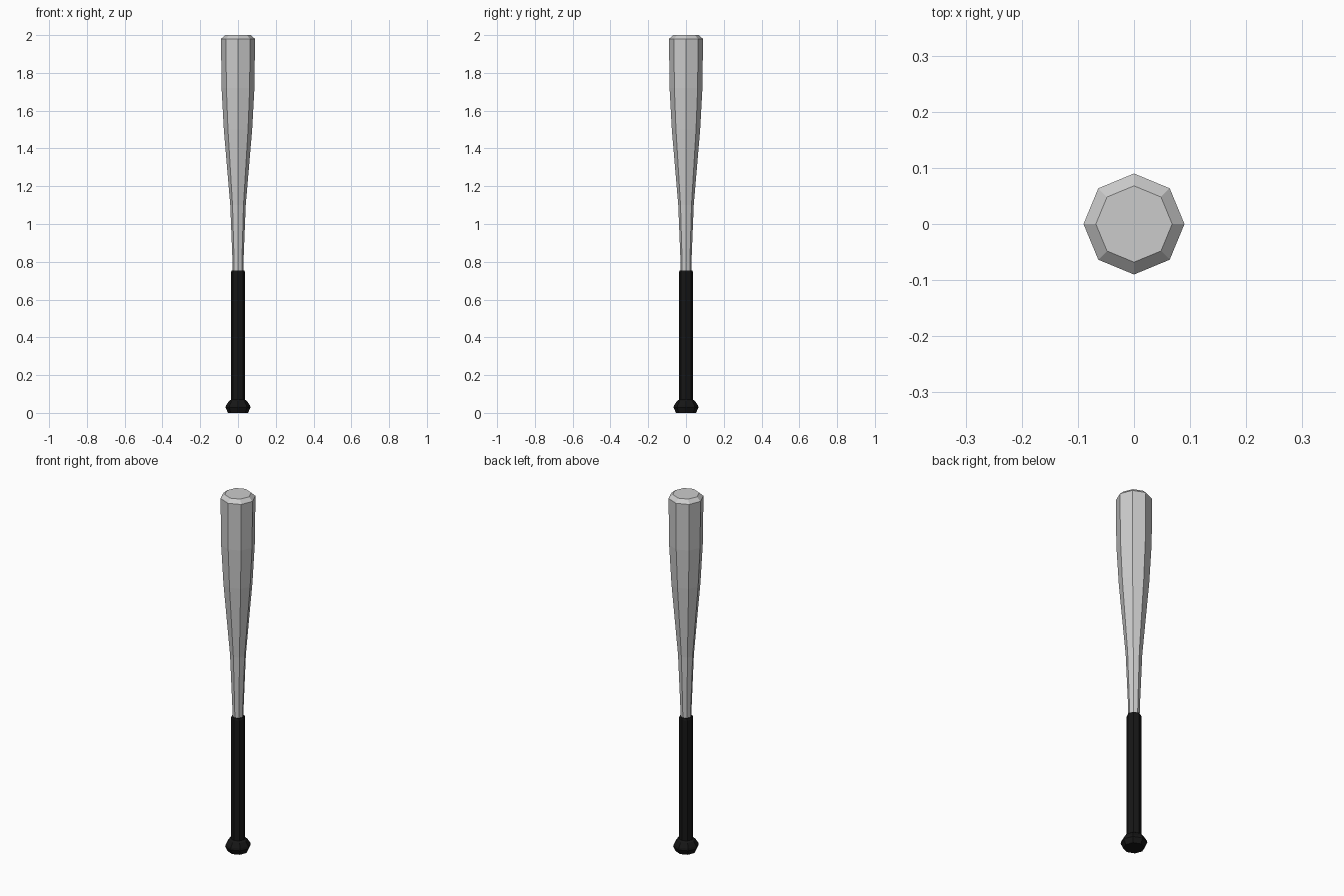
import bpy, bmesh
from math import cos, sin, pi

if "Cube" in bpy.data.objects:
    bpy.data.objects.remove(bpy.data.objects["Cube"])

SIDES = 8

def lathe(name, profile, color=None):
    """Flat-faced turned solid from (radius, height) points, capped at both ends."""
    bm = bmesh.new()
    rings = [[bm.verts.new((r * cos(2 * pi * i / SIDES), r * sin(2 * pi * i / SIDES), z))
              for i in range(SIDES)] for r, z in profile]
    for low, high in zip(rings, rings[1:]):
        for i in range(SIDES):
            j = (i + 1) % SIDES
            bm.faces.new((low[i], low[j], high[j], high[i]))
    bm.faces.new(rings[0][::-1])
    bm.faces.new(rings[-1])
    mesh = bpy.data.meshes.new(name)
    bm.to_mesh(mesh)
    bm.free()
    obj = bpy.data.objects.new(name, mesh)
    bpy.context.collection.objects.link(obj)
    if color:
        mat = bpy.data.materials.new(name + "_black")
        mat.diffuse_color = color
        mat.use_nodes = True
        mat.node_tree.nodes["Principled BSDF"].inputs["Base Color"].default_value = mat.diffuse_color
        mesh.materials.append(mat)
    return obj

BLACK = (0.008, 0.008, 0.008, 1)

# Tapered metal barrel with bevelled end
lathe("barrel", [(0.028, 0.74), (0.029, 0.80), (0.041, 1.10), (0.075, 1.50),
                 (0.087, 1.72), (0.09, 1.98), (0.068, 2.0)])

# Wrapped grip with a small bevel at its top
lathe("grip", [(0.037, 0.05), (0.037, 0.745), (0.033, 0.755)], BLACK)

# Flared knob at the base
lathe("knob", [(0.053, 0.0), (0.066, 0.028), (0.063, 0.04), (0.048, 0.063),
               (0.037, 0.07)], BLACK)
